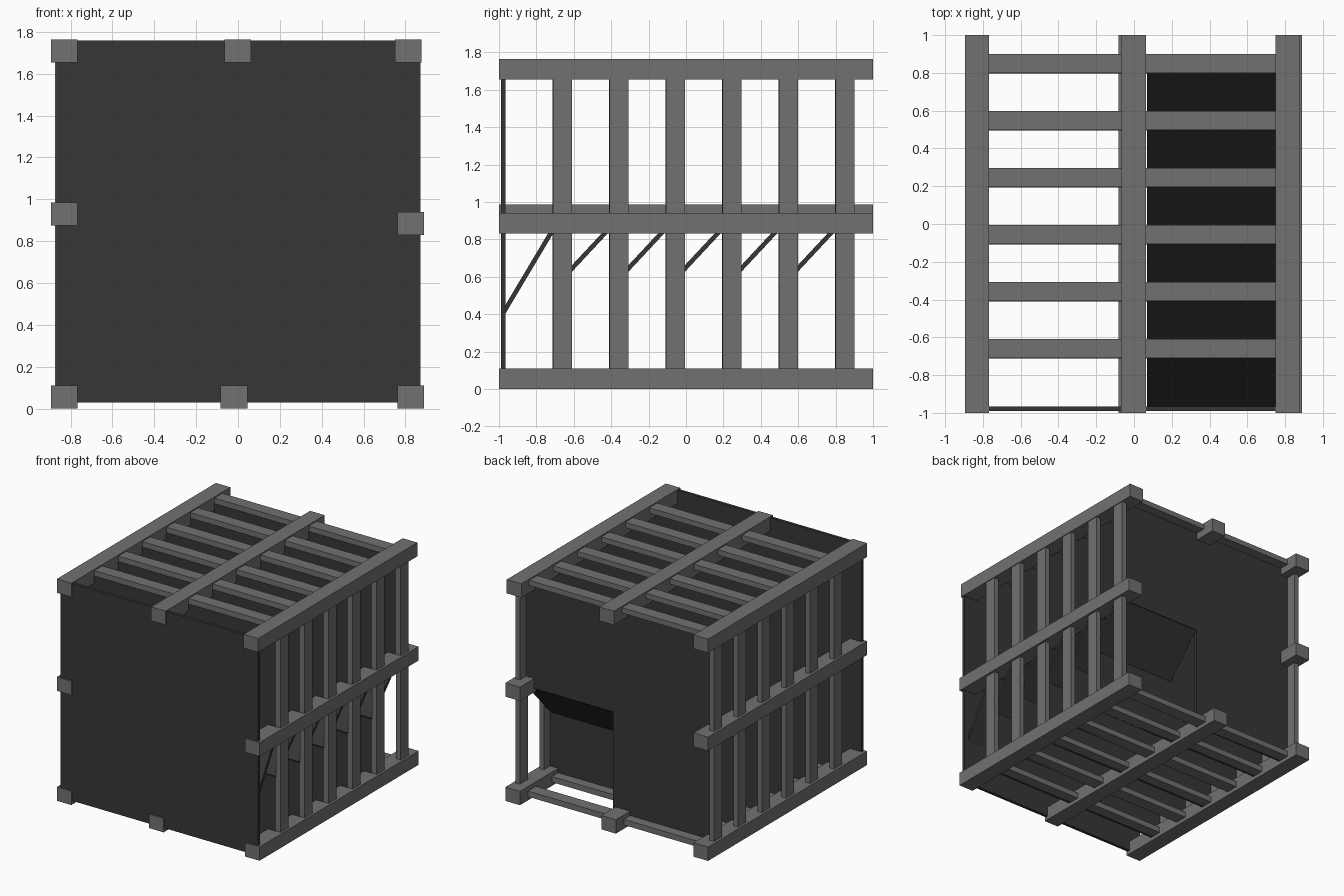
import bpy, math
from mathutils import Vector

if "Cube" in bpy.data.objects:
    bpy.data.objects.remove(bpy.data.objects["Cube"])


def material(name, col):
    m = bpy.data.materials.new(name)
    m.diffuse_color = (*col, 1)
    m.use_nodes = True
    m.node_tree.nodes["Principled BSDF"].inputs["Base Color"].default_value = m.diffuse_color
    return m


GREY = material("frame grey", (0.165, 0.165, 0.167))
DARK = material("panel charcoal", (0.037, 0.037, 0.037))


def prism(name, profile, axis, a, b, mat):
    """Extrude a 2D profile along an axis ('x': profile is y,z; 'y': profile is x,z)."""
    n = len(profile)
    put = (lambda p, t: (t, p[0], p[1])) if axis == 'x' else (lambda p, t: (p[0], t, p[1]))
    verts = [put(p, a) for p in profile] + [put(p, b) for p in profile]
    faces = [list(range(n)), list(range(2 * n - 1, n - 1, -1))]
    faces += [[(i + 1) % n, i, n + i, n + (i + 1) % n] for i in range(n)]
    me = bpy.data.meshes.new(name)
    me.from_pydata(verts, [], faces)
    me.materials.append(mat)
    ob = bpy.data.objects.new(name, me)
    bpy.context.collection.objects.link(ob)
    # consistent outward normals: convex start face decides, flip when pointing inward
    me.update()
    inward = Vector((1, 0, 0) if axis == 'x' else (0, 1, 0))
    if me.polygons[0].normal.dot(inward) * (b - a) > 0:
        me.flip_normals()
    return ob


def box(name, x0, x1, y0, y1, z0, z1, mat):
    return prism(name, [(x0, z0), (x1, z0), (x1, z1), (x0, z1)], 'y', y0, y1, mat)


# long beams running front to back: left edge x and bottom z
BEAMS = {"top_left": (-0.895, 1.655), "top_middle": (-0.065, 1.655), "top_right": (0.75, 1.655),
         "mid_left": (-0.895, 0.875), "mid_right": (0.762, 0.83),
         "bottom_left": (-0.895, 0), "bottom_middle": (-0.083, 0), "bottom_right": (0.762, 0)}
for name, (x, z) in BEAMS.items():
    box(name + "_beam", x, x + 0.128, -1, 1, z, z + 0.11, GREY)

# rectangular rib frames: two posts, top and bottom slats
RIBS = [-0.71 + 0.302 * i for i in range(6)]
for y in RIBS:
    box("left_post", -0.875, -0.835, y, y + 0.1, 0.03, 1.755, GREY)
    box("right_post", 0.832, 0.872, y, y + 0.1, 0.03, 1.755, GREY)
    box("top_slat", -0.835, 0.832, y, y + 0.1, 1.713, 1.755, GREY)
    box("bottom_slat", -0.835, 0.832, y, y + 0.1, 0.03, 0.075, GREY)

# solid front plate
T = 0.024
box("front_plate", -0.868, 0.868, -0.99, -0.99 + T, 0.03, 1.758, DARK)

# dividers at each rib, with an opening in the lower right
SPLIT, SILL, LOW = 0.07, 0.86, 0.54
for i, y in enumerate(RIBS):
    y -= 0.003
    prism("divider", [(-0.835, 0.03), (SPLIT, 0.03), (SPLIT, SILL), (0.832, SILL),
                      (0.832, 1.713), (-0.835, 1.713)], 'y', y, y + T, DARK)
    if i < 5:
        box("lower_panel", SPLIT, 0.832, y, y + T, 0.03, LOW, DARK)
    # sloping panel down to the panel in front
    yb, zb = (RIBS[i - 1] + 0.003, LOW) if i else (-0.975, 0.41)
    top, bot = Vector((y + 0.012, SILL + 0.01)), Vector((yb, zb))
    d = (top - bot).normalized()
    n = Vector((-d.y, d.x)) * T / 2
    prism("sloping_panel", [tuple(bot - n), tuple(top - n), tuple(top + n), tuple(bot + n)],
          'x', SPLIT, 0.832, DARK)
